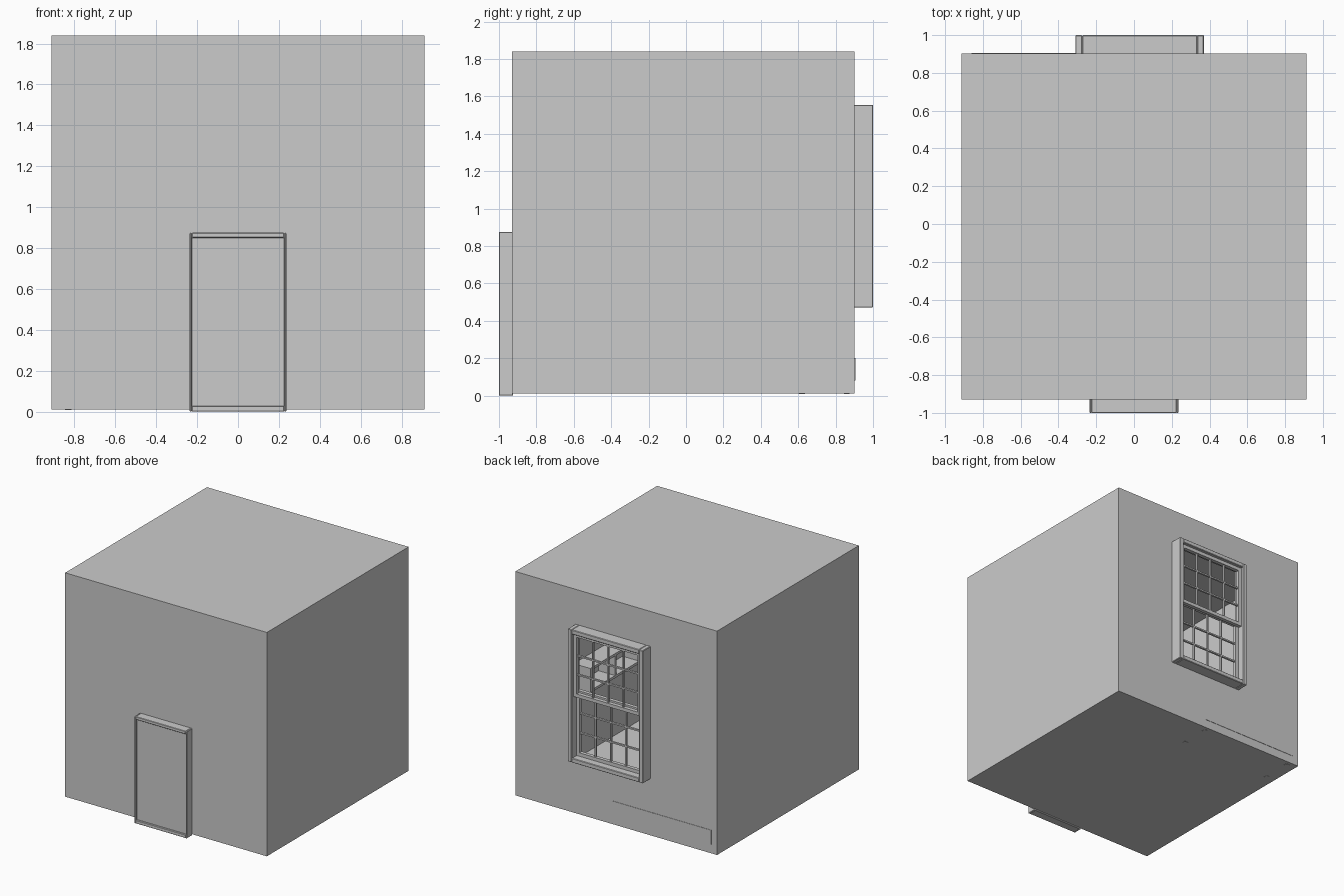
import bpy, bmesh

if "Cube" in bpy.data.objects:
    bpy.data.objects.remove(bpy.data.objects["Cube"])


def finish(name, bm):
    me = bpy.data.meshes.new(name)
    bm.to_mesh(me)
    bm.free()
    ob = bpy.data.objects.new(name, me)
    bpy.context.collection.objects.link(ob)
    return ob


def add_box(bm, x, y, z):
    v = bmesh.ops.create_cube(bm, size=1)['verts']
    for p in v:
        for i, (a, b) in enumerate((x, y, z)):
            p.co[i] = (a + b) / 2 + p.co[i] * (b - a)


def boxes(name, parts, bevel=0.0, segments=1):
    bm = bmesh.new()
    for p in parts:
        add_box(bm, *p)
    ob = finish(name, bm)
    if bevel:
        m = ob.modifiers.new("bevel", 'BEVEL')
        m.width, m.segments = bevel, segments
    return ob


def frame(x, y, z, w):
    """Four bars around a rectangle facing y."""
    return [((x[0], x[0] + w), y, z), ((x[1] - w, x[1]), y, z),
            ((x[0] + w, x[1] - w), y, (z[0], z[0] + w)),
            ((x[0] + w, x[1] - w), y, (z[1] - w, z[1]))]


# Thin-walled room with a window opening in the back wall
X, Y, Z = (-0.912, 0.912), (-0.93, 0.902), (0.01, 1.84)
WX, WZ = (-0.31, 0.37), (0.47, 1.555)
bm = bmesh.new()
add_box(bm, X, Y, Z)
bm.normal_update()
back = next(f for f in bm.faces if f.normal.y > 0.9)
bmesh.ops.delete(bm, geom=[back], context='FACES_ONLY')
ox, oz = (WX[0] + 0.02, WX[1] - 0.02), (WZ[0] + 0.02, WZ[1] - 0.02)
for x, z in [((X[0], ox[0]), Z), ((ox[1], X[1]), Z),
             (ox, (Z[0], oz[0])), (ox, (oz[1], Z[1]))]:
    c = [(x[1], z[0]), (x[0], z[0]), (x[0], z[1]), (x[1], z[1])]
    bm.faces.new([bm.verts.new((a, Y[1], b)) for a, b in c])
finish("room_shell", bm)

# Window casing
boxes("window_casing", frame(WX, (0.895, 1.0), WZ, 0.036), 0.004)


# Sashes with glazing bars, four columns by three rows
def sash(name, y, z):
    x = (WX[0] + 0.036, WX[1] - 0.036)
    boxes(name + "_frame", frame(x, y, z, 0.028))
    m = (y[0] + y[1]) / 2
    bar, h = (m - 0.008, m + 0.008), 0.006
    xi, zi = (x[0] + 0.028, x[1] - 0.028), (z[0] + 0.028, z[1] - 0.028)
    bars = []
    for i in (1, 2, 3):
        c = xi[0] + (xi[1] - xi[0]) * i / 4
        bars.append(((c - h, c + h), bar, zi))
    for i in (1, 2):
        c = zi[0] + (zi[1] - zi[0]) * i / 3
        bars.append((xi, bar, (c - h, c + h)))
    boxes(name + "_bars", bars)


sash("upper_sash", (0.945, 0.975), (1.0, 1.519))
sash("lower_sash", (0.91, 0.94), (0.506, 1.04))

# Door frame, slab and threshold
boxes("door_frame", [((-0.236, -0.226), (-1.0, -0.925), (0, 0.875)),
                     ((0.226, 0.236), (-1.0, -0.925), (0, 0.875)),
                     ((-0.226, 0.226), (-1.0, -0.925), (0.85, 0.875)),
                     ((-0.226, 0.226), (-0.998, -0.925), (0.0, 0.028))], 0.003)
boxes("door_slab", [((-0.226, 0.226), (-0.985, -0.94), (0.028, 0.85))])

# Sofa inside, its base just breaking through the back wall
boxes("sofa_base", [((-0.86, 0.03), (0.56, 0.905), (0.08, 0.2))])
boxes("sofa_cushions", [((-0.76, -0.415), (0.55, 0.80), (0.2, 0.26)),
                        ((-0.415, -0.07), (0.55, 0.80), (0.2, 0.26)),
                        ((-0.86, 0.03), (0.79, 0.89), (0.2, 0.42)),
                        ((-0.86, -0.77), (0.56, 0.79), (0.2, 0.32)),
                        ((-0.06, 0.03), (0.56, 0.79), (0.2, 0.32))], 0.015, 2)
boxes("sofa_legs", [((x - 0.015, x + 0.015), (y - 0.015, y + 0.015), (0.008, 0.08))
                    for x in (-0.83, 0.0) for y in (0.62, 0.86)])

# Wall shelves inside on the right wall
boxes("wall_shelves", [((0.76, 0.91), (-0.5, 0.15), (z, z + 0.02)) for z in (0.6, 0.78)]
      + [((0.76, 0.91), (y, y + 0.02), (0.62, 0.78)) for y in (-0.5, -0.19, 0.13)])
